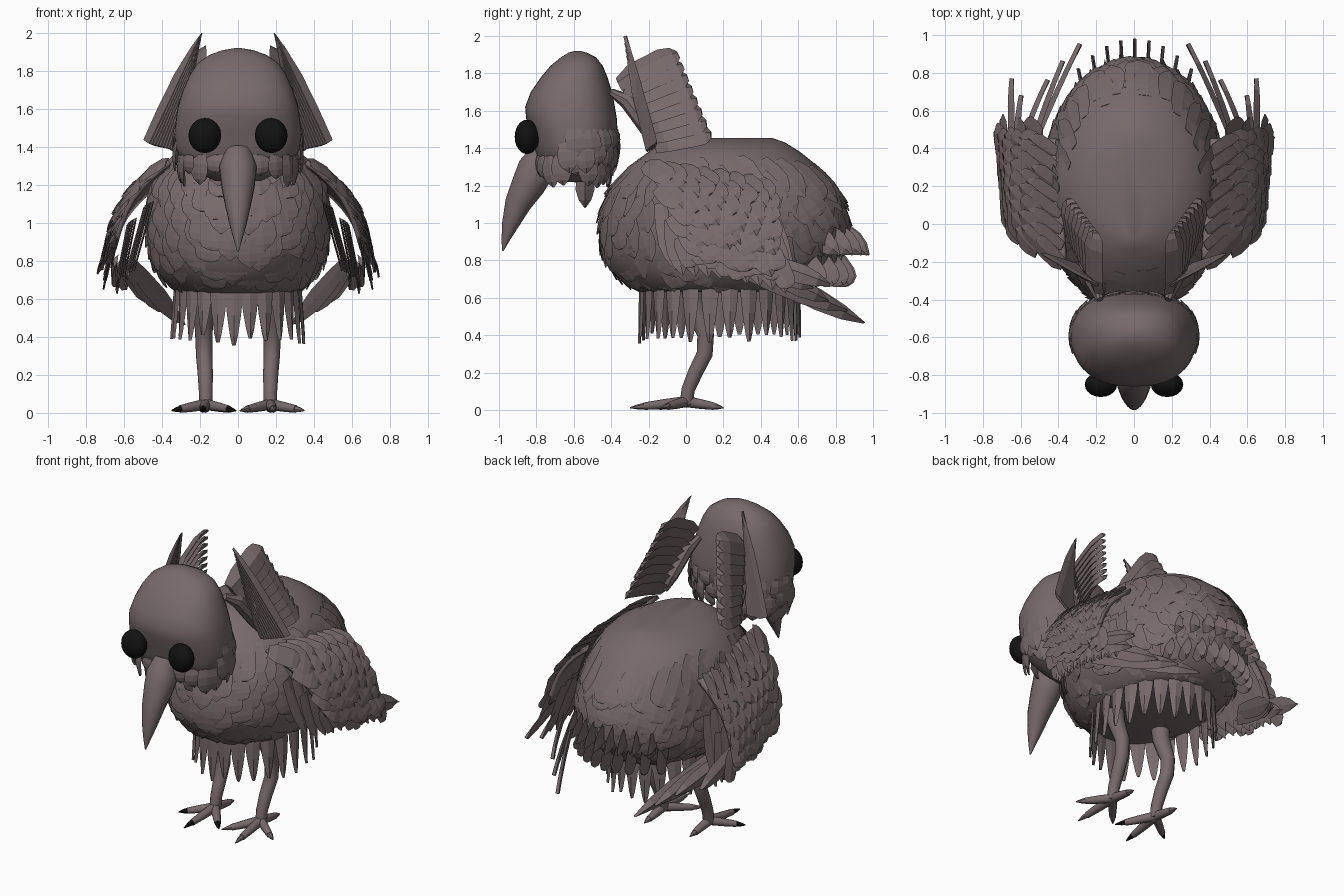
import bpy, bmesh, math, random
from mathutils import Vector as V

if "Cube" in bpy.data.objects:
    bpy.data.objects.remove(bpy.data.objects["Cube"])

random.seed(4)
PI = math.pi


def make_mat(name, col):
    m = bpy.data.materials.new(name)
    m.diffuse_color = (*col, 1)
    m.use_nodes = True
    m.node_tree.nodes["Principled BSDF"].inputs["Base Color"].default_value = m.diffuse_color
    return m


PLUMAGE = make_mat("mauve_brown", (0.185, 0.142, 0.147))
BLACK = make_mat("black", (0.006, 0.006, 0.006))


def finish(name, bm, mats=(PLUMAGE,), smooth=False):
    bmesh.ops.recalc_face_normals(bm, faces=bm.faces)
    me = bpy.data.meshes.new(name)
    bm.to_mesh(me)
    bm.free()
    ob = bpy.data.objects.new(name, me)
    bpy.context.collection.objects.link(ob)
    for m in mats:
        me.materials.append(m)
    if smooth:
        bpy.context.view_layer.objects.active = ob
        ob.select_set(True)
        bpy.ops.object.shade_smooth_by_angle(angle=math.radians(50))
        ob.select_set(False)
    return ob


def skin(bm, rings, mat=0):
    """Bridge rings of points and cap both ends."""
    vs = [[bm.verts.new(p) for p in r] for r in rings]
    n = len(vs[0])
    for a, b in zip(vs, vs[1:]):
        for i in range(n):
            bm.faces.new((a[i], a[(i + 1) % n], b[(i + 1) % n], b[i])).material_index = mat
    for r in (vs[0], vs[-1]):
        bm.faces.new(r).material_index = mat


def tube(bm, pts, radii, n=10, mat=0):
    pts = [V(p) for p in pts]
    rings = []
    for i, p in enumerate(pts):
        d = (pts[min(i + 1, len(pts) - 1)] - pts[max(i - 1, 0)]).normalized()
        u = d.cross(V((1, 0, 0)) if abs(d.x) < 0.8 else V((0, 0, 1))).normalized()
        w = d.cross(u)
        rings.append([p + radii[i] * (u * math.cos(2 * PI * k / n) + w * math.sin(2 * PI * k / n))
                      for k in range(n)])
    skin(bm, rings, mat)


LEAF = ((0, .35), (.3, .48), (.6, .5), (.82, .34), (1, .03))
BLUNT = ((0, .3), (.25, .48), (.75, .5), (.92, .4), (1, .15))


def feather(bm, base, tip, normal, width, shape=LEAF, thick=0.008, bow=0.0):
    """Thin closed blade from base to tip, bowed along its normal."""
    base, tip, d = V(base), V(tip), V(tip) - V(base)
    side = d.cross(V(normal)).normalized()
    nrm = side.cross(d).normalized()
    rings = []
    for t, w in shape:
        c = base + d * t + nrm * (bow * 4 * t * (1 - t))
        s, h = side * (w * width), nrm * thick
        rings.append([c - s, c + h, c + s, c - h * 0.3])
    skin(bm, rings)


def spow(v, e):
    return math.copysign(abs(v) ** e, v)


def at(rings, z, a, off=0.0, e=1.0):
    """Point on a body of stacked ovals (z, y front, y back, half width)."""
    z = min(max(z, rings[0][0]), rings[-1][0])
    for p, q in zip(rings, rings[1:]):
        if z <= q[0]:
            t = (z - p[0]) / (q[0] - p[0])
            y0, y1, w = (p[k] + (q[k] - p[k]) * t for k in (1, 2, 3))
            break
    return V(((w + off) * spow(math.cos(a), e), (y0 + y1) / 2 + ((y1 - y0) / 2 + off) * spow(math.sin(a), e), z))


def stacked(name, rings, n=40, e=1.0):
    bm = bmesh.new()
    skin(bm, [[at(rings, r[0], 2 * PI * k / n, 0, e) for k in range(n)] for r in rings])
    return finish(name, bm, smooth=True)


def lerp(a, b, t):
    return V(a).lerp(V(b), t)


# Body
BODY = [(.63, -.25, .60, .30), (.66, -.31, .68, .36), (.75, -.41, .79, .43), (.85, -.45, .85, .465),
        (.97, -.465, .87, .475), (1.1, -.445, .85, .465), (1.2, -.40, .79, .445), (1.3, -.31, .71, .40),
        (1.38, -.2, .61, .32), (1.43, -.13, .53, .22), (1.455, -.08, .46, .07)]
stacked("body", BODY)

# Overlapping plumage on the body
bm = bmesh.new()
for row in range(8):
    for k in range(26):
        a = 2 * PI * (k + .5 * (row % 2) + random.uniform(-.3, .3)) / 26
        z = .84 + row * .068 + random.uniform(-.03, .03)
        a2 = a + .16 * math.cos(a)
        feather(bm, at(BODY, z, a, -.006), at(BODY, z - .19, a2, .017),
                (math.cos(a), math.sin(a), .1), .15, BLUNT if k % 3 == 0 else LEAF, .006, .008)
finish("body_feathers", bm)

# Skirt of separate pointed feathers
bm = bmesh.new()
for k in range(25):
    a = 2 * PI * (k + .5) / 25
    c, s = math.cos(a), math.sin(a)
    feather(bm, (.325 * c, .18 + .42 * s, .67), (.345 * c, .18 + .425 * s, .36 + random.uniform(-.01, .05)),
            (c, s, 0), .092, ((0, .5), (.2, .5), (.5, .4), (.85, .22), (1, .1)), .012)
finish("skirt_feathers", bm)

# Tail fan of upright blades
bm = bmesh.new()
for k in range(-4, 5):
    x = k * .075
    end = .98 - 1.75 * x * x
    feather(bm, (x * .85, end - .21, 1.0), (x, end, .83), (1, 0, 0), .12, thick=.014)
    feather(bm, (x * .85, end - .24, .88), (x * 1.05, end - .1, .67), (1, 0, 0), .13, BLUNT, thick=.014)
finish("tail_feathers", bm)

# Head
HEAD = [(1.22, -.70, -.52, .12), (1.27, -.75, -.47, .22), (1.33, -.79, -.42, .30), (1.4, -.81, -.38, .33),
        (1.48, -.83, -.365, .335), (1.56, -.855, -.37, .325), (1.62, -.86, -.38, .315), (1.7, -.83, -.395, .29),
        (1.78, -.775, -.42, .255), (1.84, -.725, -.445, .215), (1.885, -.67, -.48, .15), (1.91, -.63, -.53, .08),
        (1.92, -.595, -.565, .02)]
stacked("head", HEAD, e=.85)

# Ragged cheek and chin feathers
bm = bmesh.new()
for row in range(3):
    for k in range(20):
        a = 2 * PI * (k + .5 * row) / 20
        if row and math.sin(a) < -.3:
            continue
        z = 1.36 + row * .07
        p = at(HEAD, z, a, -.004, .85)
        feather(bm, p, at(HEAD, z, a + .08 * math.cos(a), -.004 - .012 * (row == 0), .85)
                - V((0, 0, random.uniform(.10, .18))), (math.cos(a), math.sin(a), 0), .11, bow=.012)
feather(bm, (0, -.54, 1.32), (0, -.54, 1.08), (1, 0, 0), .1, thick=.04)
finish("cheek_feathers", bm)

# Beak
bm = bmesh.new()
tube(bm, [(0, -.76, 1.38), (0, -.80, 1.29), (0, -.845, 1.2), (0, -.90, 1.1), (0, -.94, .99), (0, -.965, .91),
          (0, -.98, .85)], [.07, .1, .09, .07, .045, .022, .004], 14)
finish("beak", bm, smooth=True)

for side, label in ((1, "right"), (-1, "left")):
    def m(x, y, z):
        return V((x * side, y, z))

    # Eye
    bm = bmesh.new()
    bmesh.ops.create_uvsphere(bm, u_segments=20, v_segments=12, radius=1)
    for v in bm.verts:
        v.co = m(.175 + v.co.x * .086, -.85 + v.co.y * .066, 1.46 + v.co.z * .092)
    finish(label + "_eye", bm, (BLACK,), True)

    # Front ear: nested long blades
    bm = bmesh.new()
    for i in range(9):
        t = i / 8
        feather(bm, lerp(m(.345, -.20, 1.39), m(.465, -.16, 1.42), t),
                lerp(m(.25, -.28, 1.72), m(.19, -.32, 2.0), t),
                m(.1, -1, .1), .085, ((0, .45), (.3, .5), (.6, .46), (.85, .25), (1, .03)), .016)
    finish(label + "_front_ear", bm)

    # Rear ear: stacked scalloped feathers like shingles
    bm = bmesh.new()
    for i in range(8):
        t = i / 7
        feather(bm, lerp(m(.19, -.36, 1.74), m(.27, -.16, 1.41), t),
                lerp(m(.20, -.04, 1.90), m(.34, .135, 1.47), t),
                m(.75, -.1, .6), .155, BLUNT, .022, .03)
    tube(bm, [m(.18, -.40, 1.70), m(.21, -.31, 1.65), m(.25, -.2, 1.5), m(.27, -.16, 1.41)],
         [.02, .045, .045, .02], 8)
    finish(label + "_rear_ear", bm)

    # Wing: curved sheet, then rows of feathers over it
    def wing(u, v):
        top = lerp(m(.36, -.22, 1.32), m(.40, .45, 1.22), u)
        low = lerp(m(.65, -.01, .87), m(.69, .48, .78), u)
        return top.lerp(low, v) + m(.065, 0, .045) * math.sin(PI * v) * (.7 + .4 * math.sin(PI * u))

    bm = bmesh.new()
    grid = [[bm.verts.new(wing(u / 8, v / 8)) for u in range(9)] for v in range(9)]
    for j in range(8):
        for i in range(8):
            bm.faces.new((grid[j][i], grid[j][i + 1], grid[j + 1][i + 1], grid[j + 1][i]))
    sheet = finish(label + "_wing", bm, smooth=True)
    sol = sheet.modifiers.new("thickness", 'SOLIDIFY')
    sol.thickness, sol.offset = .025, 0
    bm = bmesh.new()
    for j in range(6):
        for i in range(8):
            u, v = (i + .5 * (j % 2)) / 8, j / 6 + .02
            out = m(.02, 0, .012)
            feather(bm, wing(u, v) + out * .3, wing(min(u + .13, 1), v + .27 + random.uniform(-.04, .04)) + out * 1.4,
                    m(1, 0, .5), .13, BLUNT if (i + j) % 3 == 0 else LEAF, .009, .012)
    # Lower fringe and layered underside reaching in toward the body
    for i in range(9):
        u = i / 8
        p = wing(u, .9)
        feather(bm, p, p + m(.03, .07, -.16 - .03 * math.sin(5 * i)), m(1, 0, .4), .11, BLUNT)
        p = wing(u, .68) - m(.06, 0, .02)
        feather(bm, p, p + m(.06, .06, -.30), m(1, 0, .4), .12)
        p = wing(u, .45) - m(.09, 0, .04)
        feather(bm, p, p + m(.10, .07, -.36), m(1, 0, .4), .13)
    # Long tip feathers
    for b, t, w in (((.56, .32, .78), (.28, .95, .465), .12), ((.57, .30, .75), (.37, .86, .53), .12),
                    ((.60, .38, .77), (.45, .76, .58), .11), ((.64, .40, .80), (.64, .77, .67), .11),
                    ((.62, .36, .78), (.59, .68, .65), .10)):
        feather(bm, m(*b), m(*t), m(1, .45, .15), w, thick=.02, bow=.01)
    finish(label + "_wing_feathers", bm)

    # Leg
    bm = bmesh.new()
    tube(bm, [m(.18, .03, .68), m(.18, .045, .56), m(.18, .075, .48), m(.18, .105, .40), m(.178, .10, .30),
              m(.172, .05, .2), m(.17, .012, .11), m(.17, 0, .03)],
         [.06, .055, .05, .045, .043, .04, .036, .035], 12)
    finish(label + "_leg", bm, smooth=True)

    # Foot: three front toes and one back toe with claws
    bm = bmesh.new()
    for tip in ((.01, -.19, .012), (.19, -.30, .012), (.35, -.13, .012), (.17, .20, .012)):
        a, b = m(.17, 0, .045), m(*tip)
        tube(bm, [a, a.lerp(b, .4), a.lerp(b, .75)], [.03, .026, .02], 8)
        tube(bm, [a.lerp(b, .74), a.lerp(b, .85), b], [.018, .014, .003], 6, 1 if side < 0 and tip[1] < 0 else 0)
    finish(label + "_foot", bm, (PLUMAGE, BLACK), True)
